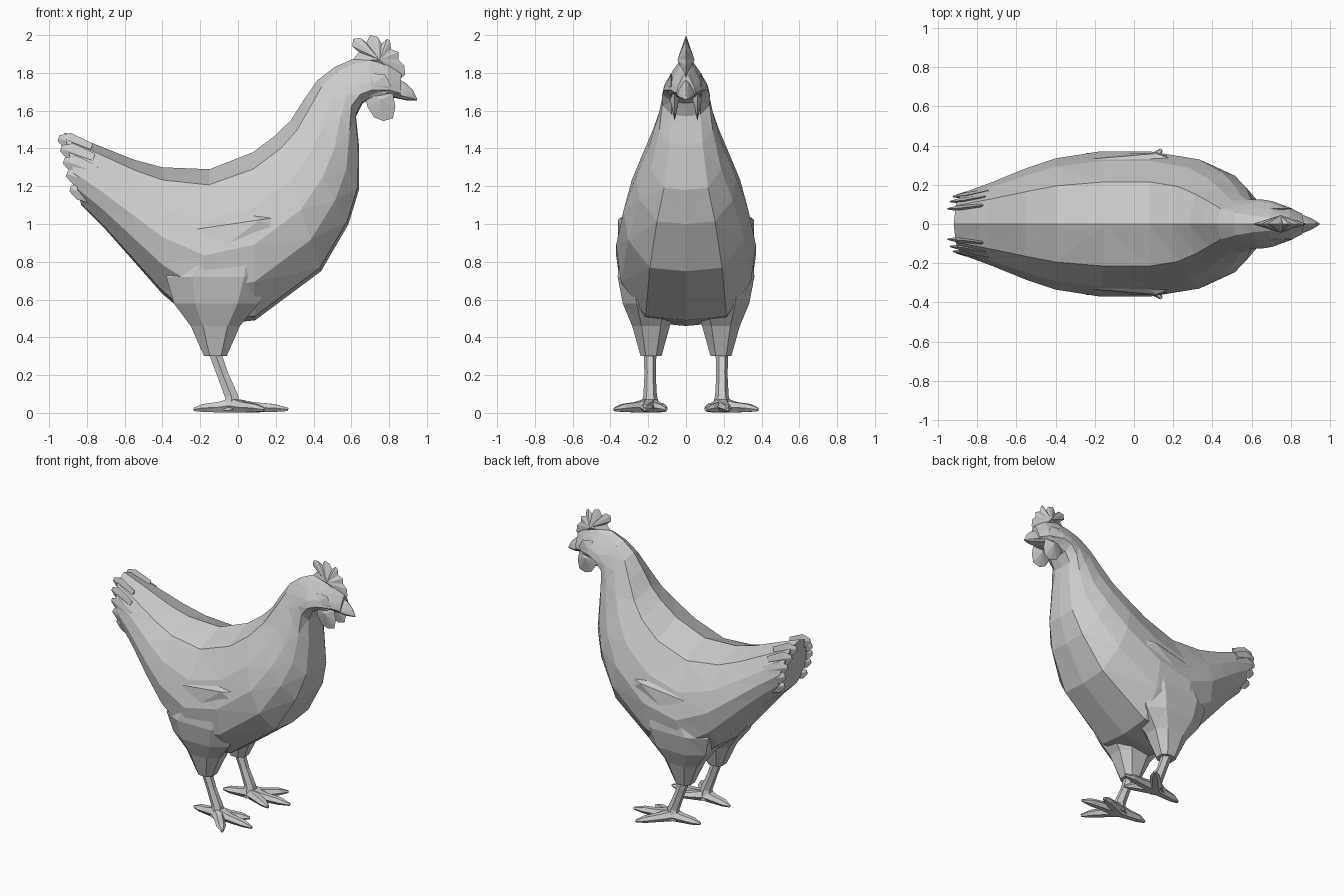
import bpy, bmesh, math
from mathutils import Vector

if "Cube" in bpy.data.objects:
    bpy.data.objects.remove(bpy.data.objects["Cube"])


def loft(name, rings):
    """Skin closed rings of equal length, capping both ends."""
    bm = bmesh.new()
    vs = [[bm.verts.new(p) for p in r] for r in rings]
    n = len(rings[0])
    for a, b in zip(vs, vs[1:]):
        for i in range(n):
            j = (i + 1) % n
            bm.faces.new((a[i], a[j], b[j], b[i]))
    bm.faces.new(vs[0])
    bm.faces.new(vs[-1])
    return finish(name, bm)


def finish(name, bm):
    bmesh.ops.remove_doubles(bm, verts=bm.verts, dist=0.0005)
    bmesh.ops.triangulate(bm, faces=[f for f in bm.faces if len(f.verts) > 3])
    bmesh.ops.recalc_face_normals(bm, faces=bm.faces)
    me = bpy.data.meshes.new(name)
    bm.to_mesh(me)
    bm.free()
    ob = bpy.data.objects.new(name, me)
    bpy.context.collection.objects.link(ob)
    return ob


def tube(name, path, radii, n=6):
    """Tube along a path; radii are (sideways, upward) per point."""
    pts = [Vector(p) for p in path]
    rings = []
    for i, (p, (rx, ry)) in enumerate(zip(pts, radii)):
        d = pts[min(i + 1, len(pts) - 1)] - pts[max(i - 1, 0)]
        q = d.to_track_quat('Z', 'Y')
        rings.append([p + q @ Vector((rx * math.cos(k * math.tau / n),
                                      ry * math.sin(k * math.tau / n), 0)) for k in range(n)])
    return loft(name, rings)


# half cross-sections: (fraction from top to bottom, fraction of half width)
HALF = [(0, 0), (.1, .58), (.33, .87), (.55, 1), (.77, .93), (.975, .58), (1, 0)]
HEAD = [(0, 0), (.1, .3), (.35, .62), (.6, .9), (.8, 1), (.97, .6), (1, 0)]


def section(tx, tz, bx, bz, w, head=0):
    """Ring between a top and a bottom point; head blends to the peaked shape."""
    half = [(a + (c - a) * head, b + (d - b) * head) for (a, b), (c, d) in zip(HALF, HEAD)]

    def side(s, pts):
        return [Vector((tx + (bx - tx) * t, s * w * f, tz + (bz - tz) * t)) for t, f in pts]
    return side(1, half) + side(-1, half[-2:0:-1])


# body, neck and head in one skin: top x, top z, bottom x, bottom z, half width
SECTIONS = [
    (-.92, 1.485, -.83, 1.10, .16), (-.75, 1.42, -.70, .97, .215),
    (-.55, 1.34, -.55, .80, .285), (-.40, 1.30, -.40, .63, .335),
    (-.15, 1.29, -.20, .46, .37), (.08, 1.38, .09, .49, .37),
    (.20, 1.47, .44, .75, .33), (.28, 1.55, .585, 1.0, .265),
    (.35, 1.66, .64, 1.18, .20), (.42, 1.76, .64, 1.42, .15, .2),
    (.51, 1.83, .625, 1.57, .13, .5), (.60, 1.87, .66, 1.64, .127, .9),
    (.69, 1.885, .71, 1.665, .117, 1), (.79, 1.87, .80, 1.67, .083, 1),
    (.865, 1.80, .86, 1.665, .05, 1)]
loft("body", [section(*s) for s in SECTIONS])

# beak
loft("beak", [section(.83, 1.78, .82, 1.67, .06, 1), section(.89, 1.745, .89, 1.655, .036, 1),
              section(.925, 1.71, .925, 1.655, .018, 1), section(.948, 1.665, .948, 1.655, .003)])


def plate(name, outline, y, half, centre):
    """Outline with a thick middle ridge on both sides and a thin rim."""
    bm = bmesh.new()
    rim = [bm.verts.new((x, y, z)) for x, z in outline]
    for s in (-1, 1):
        c = bm.verts.new((centre[0], y + s * half, centre[1]))
        for i in range(len(rim)):
            bm.faces.new((rim[i], rim[(i + 1) % len(rim)], c))
    return finish(name, bm)


# comb
plate("comb", [(.60, 1.86), (.64, 1.91), (.605, 1.94), (.61, 1.98), (.65, 1.985), (.68, 1.96),
               (.70, 2.0), (.74, 1.99), (.76, 1.955), (.79, 1.98), (.805, 1.97), (.81, 1.925),
               (.85, 1.91), (.85, 1.87), (.88, 1.84), (.885, 1.79), (.85, 1.76), (.72, 1.83)],
      0, .045, (.75, 1.87))

# thigh rings: z, x min, x max, y min, y max
THIGH = [(.30, -.18, -.06, .13, .24), (.46, -.25, .01, .085, .285),
         (.58, -.34, .11, .04, .335), (.72, -.38, .17, .04, .362), (.92, -.25, .17, .10, .345)]
# toe tips and side bends
TOES = {"middle": (.265, .22), "outer": (.14, .38), "inner": (.17, .105), "back": (-.235, .17)}
OCT = [(-.5, -1), (.5, -1), (1, -.5), (1, .5), (.5, 1), (-.5, 1), (-1, .5), (-1, -.5)]

for s, tag in ((1, "far"), (-1, "near")):
    # overlapping tail feathers, barely passing the tail end
    for k, (t, f) in enumerate([(.11, .5), (.25, .74), (.42, .9), (.6, .95), (.8, .82)]):
        x, y, z = -.92 + .09 * t, s * .16 * f, 1.485 - .385 * t
        tube(f"tail_feather_{tag}_{k}",
             [(x + .13, y * 1.18, z - .05), (x + .01, y, z - .004), (max(x - .04, -.95), y * .97, z + .012)],
             [(.01, .035), (.014, .046), (.004, .016)], 4)

    # folded wing, just proud of the body
    bm = bmesh.new()
    bmesh.ops.create_icosphere(bm, subdivisions=1, radius=1)
    for v in bm.verts:
        v.co = Vector((.02 + .34 * v.co.x, s * (.285 + .088 * v.co.y),
                       .95 + .13 * v.co.z + .05 * v.co.x))
    finish(f"wing_{tag}", bm)

    # wattles
    plate(f"wattle_{tag}", [(.67, 1.70), (.685, 1.62), (.72, 1.565), (.77, 1.545), (.82, 1.56),
                            (.833, 1.62), (.82, 1.69), (.74, 1.71)], s * .06, .025, (.76, 1.66))

    # cheeks
    plate(f"cheek_{tag}", [(.65, 1.70), (.69, 1.67), (.78, 1.685), (.81, 1.73), (.78, 1.79),
                           (.70, 1.80)], s * .08, .03, (.70, 1.73))

    # thighs and shanks
    loft(f"thigh_{tag}", [[((x0 + x1) / 2 + u * (x1 - x0) / 2,
                            s * ((y0 + y1) / 2 + v * (y1 - y0) / 2), z) for u, v in OCT]
                          for z, x0, x1, y0, y1 in THIGH])

    tube(f"shank_{tag}", [(-.13, s * .19, .34), (-.08, s * .19, .20), (-.035, s * .19, .09),
                          (-.03, s * .19, .015)],
         [(.034, .038), (.03, .034), (.036, .04), (.055, .055)])

    # toes
    for toe, (x, y) in TOES.items():
        bx, by = -.03, .19
        path = [(bx + (x - bx) * t, s * (by + (y - by) * t), z)
                for t, z in ((0, .04), (.35, .03), (.75, .026), (1, .018))]
        tube(f"toe_{toe}_{tag}", path, [(.05, .044), (.036, .032), (.032, .024), (.008, .01)])
